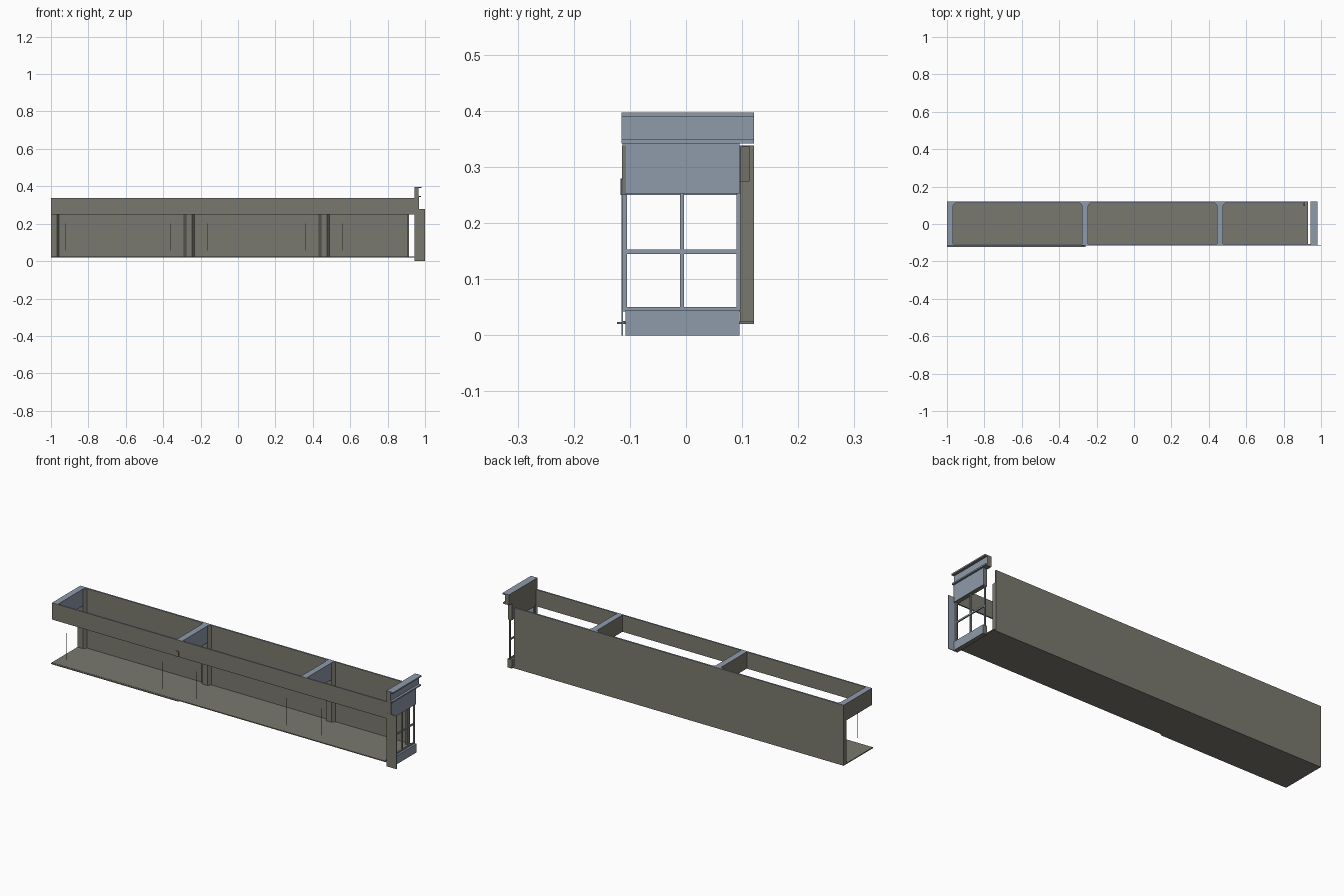
import bpy, bmesh
from mathutils import Vector

if "Cube" in bpy.data.objects:
    bpy.data.objects.remove(bpy.data.objects["Cube"])


def material(name, rgb):
    m = bpy.data.materials.new(name)
    m.diffuse_color = (*rgb, 1)
    m.use_nodes = True
    m.node_tree.nodes["Principled BSDF"].inputs["Base Color"].default_value = m.diffuse_color
    return m


BROWN = material("warm_grey", (0.195, 0.19, 0.158))
BLUE = material("blue_grey", (0.275, 0.33, 0.41))
X, Y, Z = Vector((1, 0, 0)), Vector((0, 1, 0)), Vector((0, 0, 1))


def prism(name, points, depth, blue=()):
    """Extrude a planar outline along depth; faces turned to a 'blue' direction get the second colour."""
    bm = bmesh.new()
    face = bm.faces.new([bm.verts.new(p) for p in points])
    moved = bmesh.ops.extrude_face_region(bm, geom=[face])["geom"]
    bmesh.ops.translate(bm, vec=depth, verts=[v for v in moved if isinstance(v, bmesh.types.BMVert)])
    bmesh.ops.recalc_face_normals(bm, faces=bm.faces)
    bm.normal_update()
    for f in bm.faces:
        f.material_index = int(any(f.normal.dot(d) > 0.5 for d in blue))
    mesh = bpy.data.meshes.new(name)
    bm.to_mesh(mesh)
    bm.free()
    mesh.materials.append(BROWN)
    mesh.materials.append(BLUE)
    obj = bpy.data.objects.new(name, mesh)
    bpy.context.collection.objects.link(obj)
    return obj


def box(name, x, y, z, blue=()):
    pts = [(x[0], y[0], z[0]), (x[1], y[0], z[0]), (x[1], y[1], z[0]), (x[0], y[1], z[0])]
    return prism(name, pts, (0, 0, z[1] - z[0]), blue)


# Long shell: floor, back wall and front fascia
box("floor", (-1, 0.93), (-0.115, 0.121), (0.02, 0.025))
box("floor_lip", (-1, -0.26), (-0.123, -0.115), (0.02, 0.024))
box("front_threshold", (0.93, 0.95), (-0.115, -0.109), (0.02, 0.026))
box("back_wall", (-1, 0.915), (0.113, 0.121), (0.025, 0.338), (Z,))
box("front_fascia", (-1, 0.968), (-0.114, -0.107), (0.25, 0.338), (Z,))
box("fascia_tab", (-0.282, -0.264), (-0.117, -0.114), (0.25, 0.28))

# Roof cross beams with tapered pilasters on the back wall
for a, b in ((-1, -0.968), (-0.278, -0.245), (0.444, 0.476)):
    box("cross_beam", (a, b), (-0.107, 0.113), (0.25, 0.338), (X, Z))
    left = a if a == -1 else a - 0.012
    prism("pilaster", [(left, 0.113, 0.025), (a, 0.097, 0.025), (b, 0.097, 0.025),
                       (b + 0.012, 0.113, 0.025)], (0, 0, 0.312), (Z,))
box("end_pilaster", (0.905, 0.915), (0.096, 0.113), (0.025, 0.275))

# Thin upright rods along the open front
for x in (-0.92, -0.36, -0.165, 0.36, 0.56):
    box("front_rod", (x - 0.001, x + 0.001), (-0.112, -0.110), (0.057, 0.2))

# End wall: sill, upper panel and front plate
box("end_sill", (0.945, 0.97), (-0.108, 0.095), (0, 0.045), (X, Z))
box("end_panel", (0.945, 0.968), (-0.113, 0.095), (0.253, 0.343), (X,))
box("end_front_plate", (0.943, 1.0), (-0.115, -0.112), (0, 0.279), (X, Y, Z))

# End window bars
for y in (-0.109, -0.007, 0.0935):
    box("window_upright", (0.953, 0.961), (y - 0.0035, y + 0.0035), (0.045, 0.253), (X,))
for z in (0.047, 0.149):
    box("window_crossbar", (0.954, 0.960), (-0.112, 0.096), (z - 0.004, z + 0.004), (X, Z))

# Cornice: C-shaped profile run across the end
profile = [(0.943, 0.342), (0.978, 0.342), (0.978, 0.349), (0.966, 0.349),
           (0.966, 0.390), (0.981, 0.390), (0.981, 0.397), (0.943, 0.397)]
prism("cornice", [(x, -0.115, z) for x, z in profile], (0, 0.236, 0), (X, Z))
